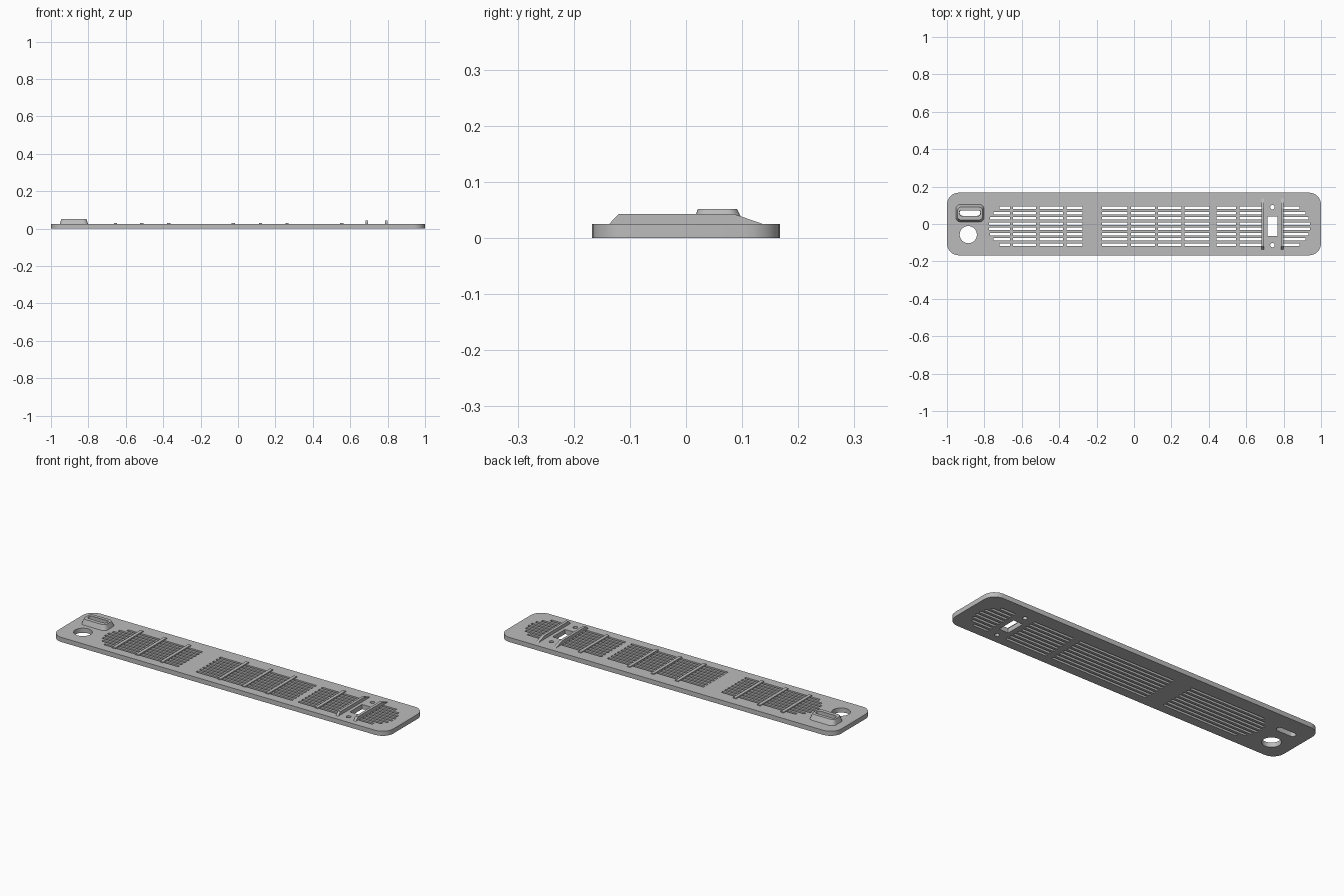
import bpy, math

cube = bpy.data.objects.get("Cube")
if cube:
    bpy.data.objects.remove(cube, do_unlink=True)

grey = bpy.data.materials.new("plain grey")
grey.use_nodes = True
colour = (0.5, 0.5, 0.5, 1)
grey.diffuse_color = colour
grey.node_tree.nodes["Principled BSDF"].inputs["Base Color"].default_value = colour

THICK = 0.025


def rounded_rect(cx, cy, w, h, r=0.0, seg=6):
    """Closed outline of a rectangle with rounded corners."""
    if r == 0:
        return [(cx + sx * w / 2, cy + sy * h / 2)
                for sx, sy in ((1, 1), (-1, 1), (-1, -1), (1, -1))]
    pts = []
    for q, (sx, sy) in enumerate(((1, 1), (-1, 1), (-1, -1), (1, -1))):
        for i in range(seg + 1):
            a = math.pi / 2 * (q + i / seg)
            pts.append((cx + sx * (w / 2 - r) + r * math.cos(a),
                        cy + sy * (h / 2 - r) + r * math.sin(a)))
    return pts


def circle(cx, cy, r, n=32):
    return [(cx + r * math.cos(2 * math.pi * i / n),
             cy + r * math.sin(2 * math.pi * i / n)) for i in range(n)]


def slab(name, outlines, z0, z1):
    """Extrude an outline with holes into a solid mesh."""
    curve = bpy.data.curves.new(name, "CURVE")
    curve.dimensions = "2D"
    curve.fill_mode = "BOTH"
    curve.extrude = (z1 - z0) / 2
    for pts in outlines:
        s = curve.splines.new("POLY")
        s.points.add(len(pts) - 1)
        for p, (x, y) in zip(s.points, pts):
            p.co = (x, y, 0, 1)
        s.use_cyclic_u = True
    ob = bpy.data.objects.new(name, curve)
    bpy.context.collection.objects.link(ob)
    bpy.ops.object.select_all(action="DESELECT")
    ob.select_set(True)
    bpy.context.view_layer.objects.active = ob
    bpy.ops.object.convert(target="MESH")
    ob = bpy.context.object
    for v in ob.data.vertices:
        v.co.z += (z0 + z1) / 2
    ob.data.materials.clear()
    ob.data.materials.append(grey)
    bpy.ops.object.shade_smooth_by_angle(angle=math.radians(20))
    return ob


def ridge(name, x, width, profile):
    """Thin bar across the plate, from a side profile in y and z."""
    n = len(profile)
    verts = [(x + s * width / 2, y, z) for s in (-1, 1) for y, z in profile]
    faces = [tuple(reversed(range(n))), tuple(range(n, 2 * n))]
    faces += [(i, (i + 1) % n, n + (i + 1) % n, n + i) for i in range(n)]
    mesh = bpy.data.meshes.new(name)
    mesh.from_pydata(verts, [], faces)
    mesh.materials.append(grey)
    ob = bpy.data.objects.new(name, mesh)
    bpy.context.collection.objects.link(ob)


# Grille slots: rows cut by three panels, with round outer ends
holes = []
ROWS, PITCH, MID, RADIUS = 8, 0.028, -0.012, 0.112
for row in range(ROWS):
    dy = (row - (ROWS - 1) / 2) * PITCH
    bow = math.sqrt(RADIUS ** 2 - dy ** 2)
    spans = [(-0.665 - bow, -0.275), (-0.17, 0.405), (0.44, 0.684), (0.797, 0.83 + bow)]
    for x0, x1 in spans:
        holes.append(rounded_rect((x0 + x1) / 2, MID + dy, x1 - x0, PITCH / 2))

# Round hole, window, screw holes and slot through the plate
holes.append(circle(-0.886, -0.057, 0.046))
holes.append(rounded_rect(0.74, -0.012, 0.055, 0.105))
holes += [circle(0.74, y, 0.012, 16) for y in (0.09, -0.113)]
holes.append(rounded_rect(-0.877, 0.06, 0.11, 0.032, 0.0159))
slab("plate", [rounded_rect(0, 0, 2, 0.335, 0.063)] + holes, 0, THICK)

# Raised tapered collar around the slot
collar = slab("slot_collar", [rounded_rect(-0.877, 0.058, 0.152, 0.094, 0.025),
                              rounded_rect(-0.877, 0.06, 0.114, 0.036, 0.0179)],
              THICK - 0.001, 0.052)
for v in collar.data.vertices:
    outer = abs(v.co.x + 0.877) > 0.058 or abs(v.co.y - 0.06) > 0.019
    if v.co.z > 0.04 and outer:
        v.co.x = -0.877 + (v.co.x + 0.877) * 0.88
        v.co.y = 0.056 + (v.co.y - 0.058) * 0.74

# Low ribs over the grilles
for i, x in enumerate((-0.655, -0.515, -0.37, -0.025, 0.12, 0.262, 0.555)):
    ridge(f"rib_{i + 1}", x, 0.018,
          [(-0.125, 0.012), (0.115, 0.012), (0.115, 0.03), (-0.125, 0.03)])

# Tall fins either side of the window
for name, x in (("inner_fin", 0.688), ("outer_fin", 0.793)):
    ridge(name, x, 0.015,
          [(-0.137, 0.012), (0.137, 0.012), (0.137, THICK), (0.085, 0.043),
           (-0.12, 0.043), (-0.137, THICK)])
